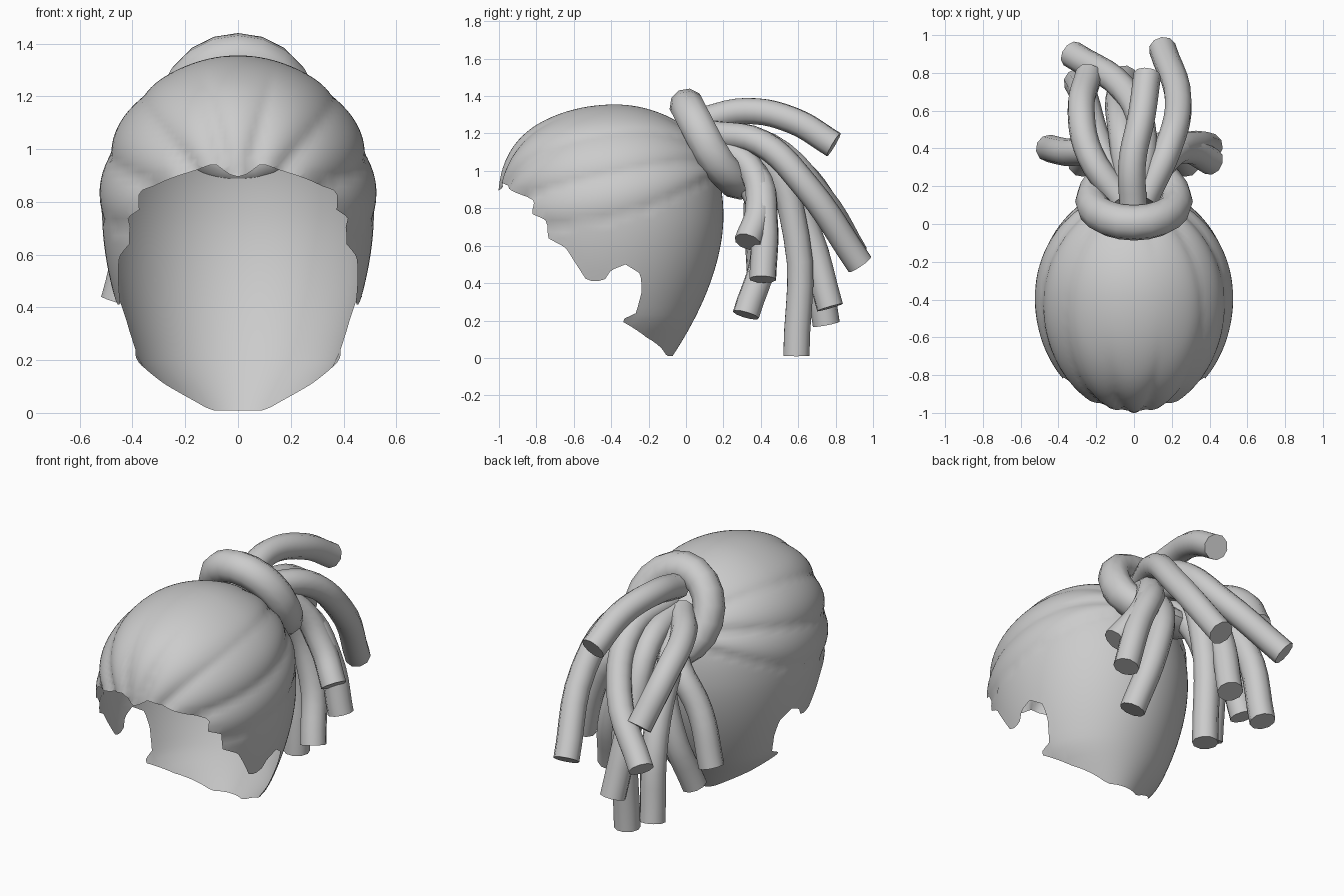
import bpy, bmesh, math
from mathutils import Vector

if "Cube" in bpy.data.objects:
    bpy.data.objects.remove(bpy.data.objects["Cube"])

grey = bpy.data.materials.new("hair grey")
grey.diffuse_color = (0.6, 0.6, 0.6, 1)
grey.use_nodes = True
grey.node_tree.nodes["Principled BSDF"].inputs["Base Color"].default_value = grey.diffuse_color


def smooth(ob, angle=50):
    bpy.ops.object.select_all(action='DESELECT')
    ob.select_set(True)
    bpy.context.view_layer.objects.active = ob
    bpy.ops.object.shade_smooth_by_angle(angle=math.radians(angle))


# ---- Hair cap: egg-shaped shell, widest at MID, closing at TOP
YC, MID, TOP = -0.38, 0.75, 1.355
# Lower hair edge as (degrees from the front, height)
EDGE = [(0, .895), (4, .905), (10, .945), (46, .84), (45, .77), (53, .74), (54, .64),
        (64, .59), (75, .41), (84, .41), (88, .47), (96, .5), (105, .45), (107, .36),
        (105, .24), (94, .2), (117, .11), (149, .02), (156, .01), (180, .01)]


def reach(z, size, power, taper):
    """Distance of the shell from its axis at height z."""
    if z > MID:
        u = min(1, (z - MID) / (TOP - MID))
        return size * math.sqrt(1 - u ** power)
    return size * (1 - taper * ((MID - z) / MID) ** 1.8)


def cap_point(deg, z):
    a = math.radians(deg)
    c = math.cos(a)
    wide = reach(z, .515, 2.3, .44) - .35 * max(0, .2 - z)
    x = wide * math.sin(a)
    y = YC - c * (reach(z, .61, 3, .25) if c > 0 else reach(z, .58, 2.35, .48))
    # swept-back clumps above a rising crease
    zc = .73 + .25 * max(0, (y + .82) / .95) ** 2
    th = math.degrees(math.atan2(abs(x), z - zc))
    s = 1.0
    if th < 94.5:
        fade = min(1, (1.36 - z) / .12)
        s += fade * (.042 * abs(math.cos(math.pi * th / 27)) ** .8 - .015)
    return Vector((x * s, YC + (y - YC) * s, z))


def inside(d, z):
    """True where (degrees, height) lies above the hair edge."""
    poly = [(-1, EDGE[0][1])] + EDGE + [(181, .01), (181, 2), (-1, 2)]
    hit = False
    for (x1, y1), (x2, y2) in zip(poly, poly[1:] + poly[:1]):
        if (y1 > z) != (y2 > z) and d < x1 + (z - y1) * (x2 - x1) / (y2 - y1):
            hit = not hit
    return hit


def snap(d, z):
    """Nearest point of the hair edge."""
    p = Vector((d / 110, z))
    found = []
    for a, b in zip(EDGE, EDGE[1:]):
        a, b = Vector((a[0] / 110, a[1])), Vector((b[0] / 110, b[1]))
        t = max(0, min(1, (p - a).dot(b - a) / (b - a).length_squared))
        found.append(a.lerp(b, t))
    q = min(found, key=lambda f: (f - p).length)
    return q.x * 110, q.y


COLS, ROWS = 60, 56
bm = bmesh.new()
param = {}


def level(j):
    return TOP * math.sin(j / ROWS * math.pi / 2) ** .9


for side in (1, -1):
    grid = []
    for i in range(COLS + 1):
        col = []
        for j in range(ROWS + 1):
            v = bm.verts.new((0, 0, 0))
            param[v] = (180 * i / COLS, level(j), side)
            col.append(v)
        grid.append(col)
    for i in range(COLS):
        for j in range(ROWS):
            d, z = 180 * (i + .5) / COLS, (level(j) + level(j + 1)) / 2
            if inside(d, z):
                q = [grid[i][j], grid[i + 1][j], grid[i + 1][j + 1], grid[i][j + 1]]
                bm.faces.new(q if side > 0 else q[::-1])
for v in [v for v in bm.verts if not v.link_faces]:
    bm.verts.remove(v)
for v in bm.verts:
    d, z, side = param[v]
    seam = d in (0, 180)
    if v.is_boundary and z < 1.0 and not (seam and len(v.link_faces) == 2):
        nd, z = snap(d, z)
        d = d if seam else nd
    p = cap_point(d, z)
    v.co = (p.x * side, p.y, p.z)
bmesh.ops.remove_doubles(bm, verts=bm.verts, dist=.0008)
mesh = bpy.data.meshes.new("hair_cap")
bm.to_mesh(mesh)
bm.free()
mesh.materials.append(grey)
cap = bpy.data.objects.new("hair_cap", mesh)
bpy.context.collection.objects.link(cap)
smooth(cap)

# ---- Hair band: tilted ring around the tail, its lower end flared back
bpy.ops.mesh.primitive_torus_add(major_segments=20, minor_segments=10, major_radius=.23,
                                 minor_radius=.088, location=(0, .12, 1.125),
                                 rotation=(math.radians(-62.7), 0, 0))
band = bpy.context.object
band.name = "hair_band"
for v in band.data.vertices:
    v.co.z += .05 * max(0, v.co.y / .25) ** 2
band.scale = (.98, 1.08, 1.08)
band.data.materials.append(grey)
smooth(band)


# ---- Locks: round tubes that start inside the band and hang down
def lock(name, bend, low, tip, root_z=1.15, flip=1, root_y=.13):
    root = (bend[0] * .3, root_y, root_z)
    cu = bpy.data.curves.new(name, 'CURVE')
    cu.dimensions = '3D'
    cu.bevel_depth = .073
    cu.bevel_resolution = 3
    cu.resolution_u = 5
    cu.use_fill_caps = True
    sp = cu.splines.new('BEZIER')
    sp.bezier_points.add(3)
    for bp, co in zip(sp.bezier_points, (root, bend, low, tip)):
        bp.co = (co[0] * flip, co[1], co[2])
        bp.handle_left_type = bp.handle_right_type = 'AUTO'
    cu.materials.append(grey)
    ob = bpy.data.objects.new(name, cu)
    bpy.context.collection.objects.link(ob)
    bpy.ops.object.select_all(action='DESELECT')
    ob.select_set(True)
    bpy.context.view_layer.objects.active = ob
    bpy.ops.object.convert(target='MESH')
    smooth(bpy.context.object)


lock("lock_top", (-.01, .32, 1.32), (.04, .57, 1.27), (.07, .79, 1.14), 1.27, 1, .08)
lock("lock_long_right", (.18, .4, 1.15), (.235, .64, .92), (.15, .93, .5), 1.2)
lock("lock_long_left", (.05, .45, 1.13), (-.05, .71, .87), (-.33, .9, .56), 1.2)
lock("lock_outer_left", (-.23, .36, 1.12), (-.28, .6, 1.0), (-.24, .79, .75))
lock("lock_under_left", (-.18, .4, 1.0), (-.26, .66, .65), (-.3, .75, .18))
lock("lock_middle", (0, .42, 1.06), (-.01, .59, .65), (-.02, .59, .01))
lock("lock_back_middle", (-.06, .45, 1.06), (-.08, .65, .68), (-.05, .77, .27))
lock("lock_side_right", (.17, .34, 1.02), (.29, .39, .8), (.41, .33, .62))
lock("lock_side_low_right", (.18, .37, .98), (.32, .42, .72), (.4, .41, .42), 1.1)
lock("lock_side_low_left", (.18, .35, .98), (.36, .38, .72), (.45, .4, .42), 1.1, -1)
for label, flip in (("right", 1), ("left", -1)):
    lock("lock_inner_" + label, (.1, .36, .9), (.2, .42, .58), (.28, .32, .23), 1.1, flip)
